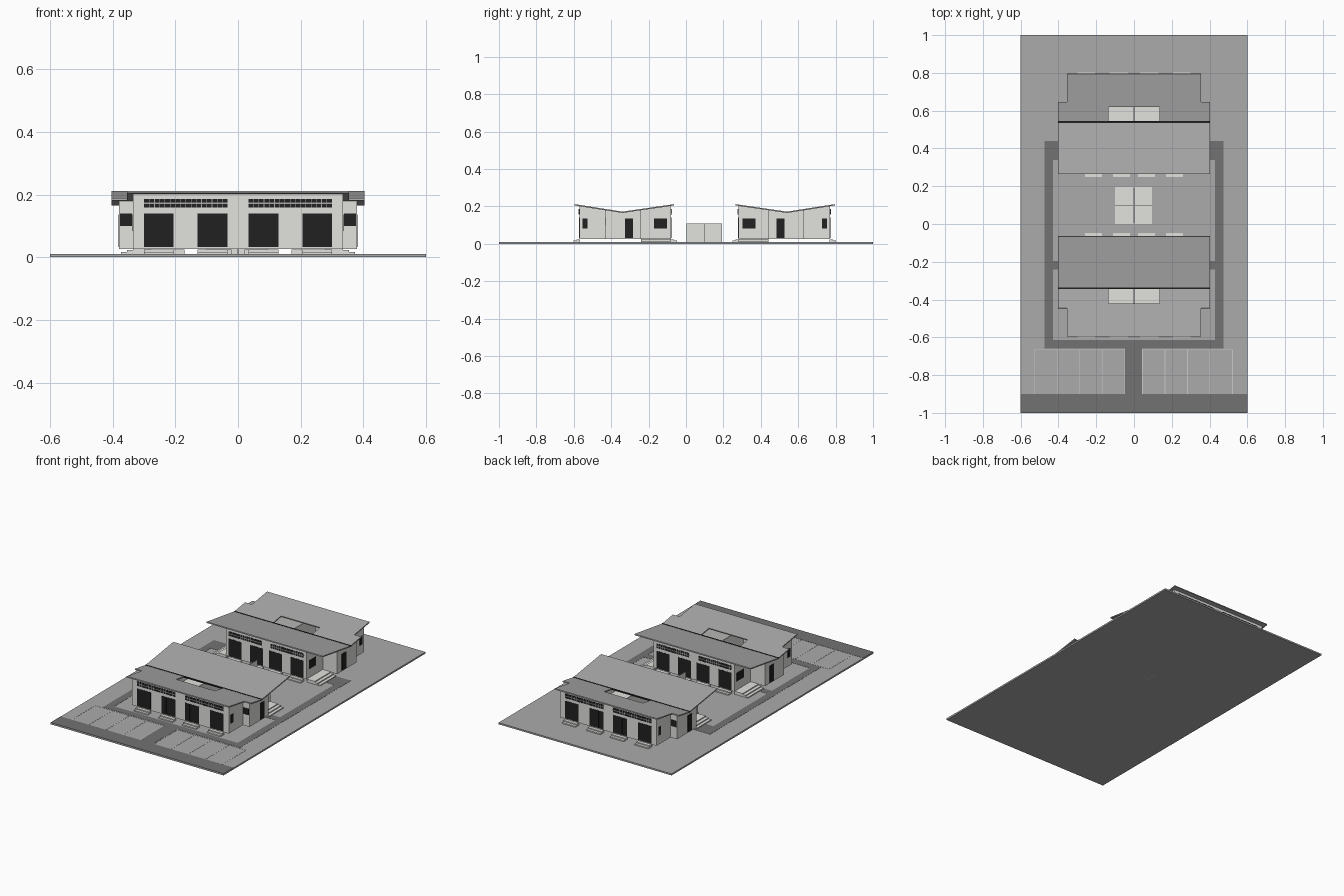
import bpy, bmesh

if "Cube" in bpy.data.objects:
    bpy.data.objects.remove(bpy.data.objects["Cube"])


def mat(name, v):
    m = bpy.data.materials.new(name)
    m.diffuse_color = (*v, 1)
    m.use_nodes = True
    m.node_tree.nodes["Principled BSDF"].inputs["Base Color"].default_value = m.diffuse_color
    return m


WALL = mat("plaster", (.76, .77, .73))
ROOF = mat("roof_grey", (.40, .40, .40))
ROAD = mat("asphalt", (.17, .17, .17))
LAWN = mat("ground_grey", (.41, .41, .41))
DARK = mat("dark_glass", (.015, .015, .015))
LINE = mat("paint", (.7, .7, .7))


def mesh(name, verts, faces, m, thick=0):
    me = bpy.data.meshes.new(name)
    me.from_pydata(verts, [], faces)
    me.materials.append(m)
    ob = bpy.data.objects.new(name, me)
    bpy.context.collection.objects.link(ob)
    if thick:
        mod = ob.modifiers.new("thickness", 'SOLIDIFY')
        mod.thickness, mod.offset = thick, -1
    return ob


def boxes(name, items, m):
    """One object made of boxes given as (x0, x1, y0, y1, z0, z1)."""
    bm = bmesh.new()
    for x0, x1, y0, y1, z0, z1 in items:
        vs = bmesh.ops.create_cube(bm, size=1)['verts']
        for v in vs:
            v.co = ((x0 + x1) / 2 + v.co.x * (x1 - x0),
                    (y0 + y1) / 2 + v.co.y * (y1 - y0),
                    (z0 + z1) / 2 + v.co.z * (z1 - z0))
    ob = mesh(name, [], [], m)
    bm.to_mesh(ob.data)
    bm.free()
    return ob


def both(items):
    """Repeat boxes on the other side of x = 0."""
    return items + [(-b[1], -b[0], *b[2:]) for b in items]


# Site
G = .01
boxes("ground", [(-.6, .6, -1, 1, 0, G)], LAWN)
T = G + .001
boxes("roads", [(-.6, .6, -1, -.9, G - .002, T), (-.048, .042, -.9, -.66, G - .002, T),
                (-.475, .475, -.66, -.615, G - .002, T)]
      + both([(.428, .475, -.615, .44, G - .002, T), (.37, .428, .34, .44, G - .002, T),
              (.37, .428, -.24, -.195, G - .002, T)]), ROAD)
lines = []
for x in (-.525, .045):
    lines += [(x + i * .119 - .002, x + i * .119 + .002, -.9, -.665, G, T) for i in range(5)]
    lines.append((x, x + .476, -.667, -.664, G, T))
boxes("parking_lines", lines, LINE)

# Courtyard patch with crossed screens
boxes("courtyard_patch", [(-.1, .095, 0, .195, G - .002, T)], WALL)
boxes("crossed_screens", [(-.1, .095, .0985, .1015, 0, .11),
                          (-.0015, .0015, .002, .192, 0, .11)], WALL)

VALLEY = .54


def roof_z(y):
    return .172 + .04 * ((VALLEY - y) / .275 if y < VALLEY else (y - VALLEY) / .255)


half = [(.28, .28), (.28, .44), (.38, .44), (.38, VALLEY), (.38, .63), (.335, .63), (.335, .77)]
outline = half + [(-x, y) for x, y in reversed(half)]


def building(tag, s):
    """Designed as the rear building; s = -1 mirrors it about y = 0.1."""
    def Y(y):
        return .1 + s * (y - .1)

    def order(faces):
        return [f[::s] for f in faces]

    def put(name, items, m):
        boxes(f"{tag}_{name}", [(a, b, min(Y(c), Y(d)), max(Y(c), Y(d)), e, f)
                                for a, b, c, d, e, f in items], m)

    # Walls following the roof, and floor slab
    n = len(outline)
    low = [(x, Y(y), .03) for x, y in outline]
    high = [(x, Y(y), roof_z(y) - .004) for x, y in outline]
    mesh(f"{tag}_walls", low + high,
         order([(i, (i + 1) % n, (i + 1) % n + n, i + n) for i in range(n)]), WALL, .006)
    mesh(f"{tag}_floor", low, order([tuple(range(n))]), WALL, .003)
    put("party_wall", [(-.003, .003, .285, .765, .03, .165)], WALL)

    # Butterfly roof with an opening beside the valley
    xs = (-.403, -.355, -.135, .135, .355, .403)
    ys = (.265, VALLEY, .62, .645, .795)
    verts = [(x, Y(y), roof_z(y)) for y in ys for x in xs]
    faces = []
    for j in range(4):
        for i in range(5):
            if (j == 1 and i == 2) or (j == 3 and i in (0, 4)):
                continue
            a = j * 6 + i
            faces.append((a, a + 1, a + 7, a + 6))
    used = sorted({v for f in faces for v in f})
    faces = [tuple(used.index(v) for v in f) for f in faces]
    mesh(f"{tag}_roof", [verts[v] for v in used], order(faces), ROOF, .007)
    put("valley_gutter", [(-.403, .403, VALLEY - .004, VALLEY + .004, .166, .174)], DARK)

    # Glazed doors, steps, and high window strips on the two long facades
    doors, strips, rails, steps = [], [], [], []
    for wall, d, spans, end in ((.77, 1, ((.033, .13), (.206, .30)), .30),
                                (.28, -1, ((.02, .11), (.17, .26)), .26)):
        for a, b in spans:
            doors.append((a, b, wall - .003, wall + d * .002, .032, .14))
            for k in (1, 2):
                x = a + (b - a) * k / 3
                doors.append((x - .001, x + .001, wall, wall + d * .003, .032, .14))
            steps += [(a, b, wall - d * .004, wall + d * .016, G, .024),
                      (a, b, wall + d * .016, wall + d * .032, G, .017)]
        strips.append((.033, end, wall - .003, wall + d * .002, .158, .186))
        rails.append((.033, end, wall, wall + d * .004, .170, .174))
        for k in range(1, 16):
            x = .033 + (end - .033) * k / 16
            rails.append((x - .001, x + .001, wall, wall + d * .004, .158, .186))
    put("facade_doors", both(doors), DARK)
    put("high_windows", both(strips), DARK)
    put("high_window_bars", both(rails), ROOF)
    put("facade_steps", both(steps), WALL)

    # Side windows and side doors
    put("side_openings", both([(.276, .282, .302, .372, .083, .136),
                               (.376, .382, .484, .527, .032, .136),
                               (.331, .337, .727, .753, .083, .136),
                               (.338, .376, .626, .632, .10, .14)]), DARK)

    # Corner porches with steps
    put("porch", both([(.28, .335, .282, .44, G, .029), (.335, .355, .282, .44, G, .023),
                       (.355, .373, .282, .44, G, .016)]), WALL)


building("rear", 1)
building("front", -1)
